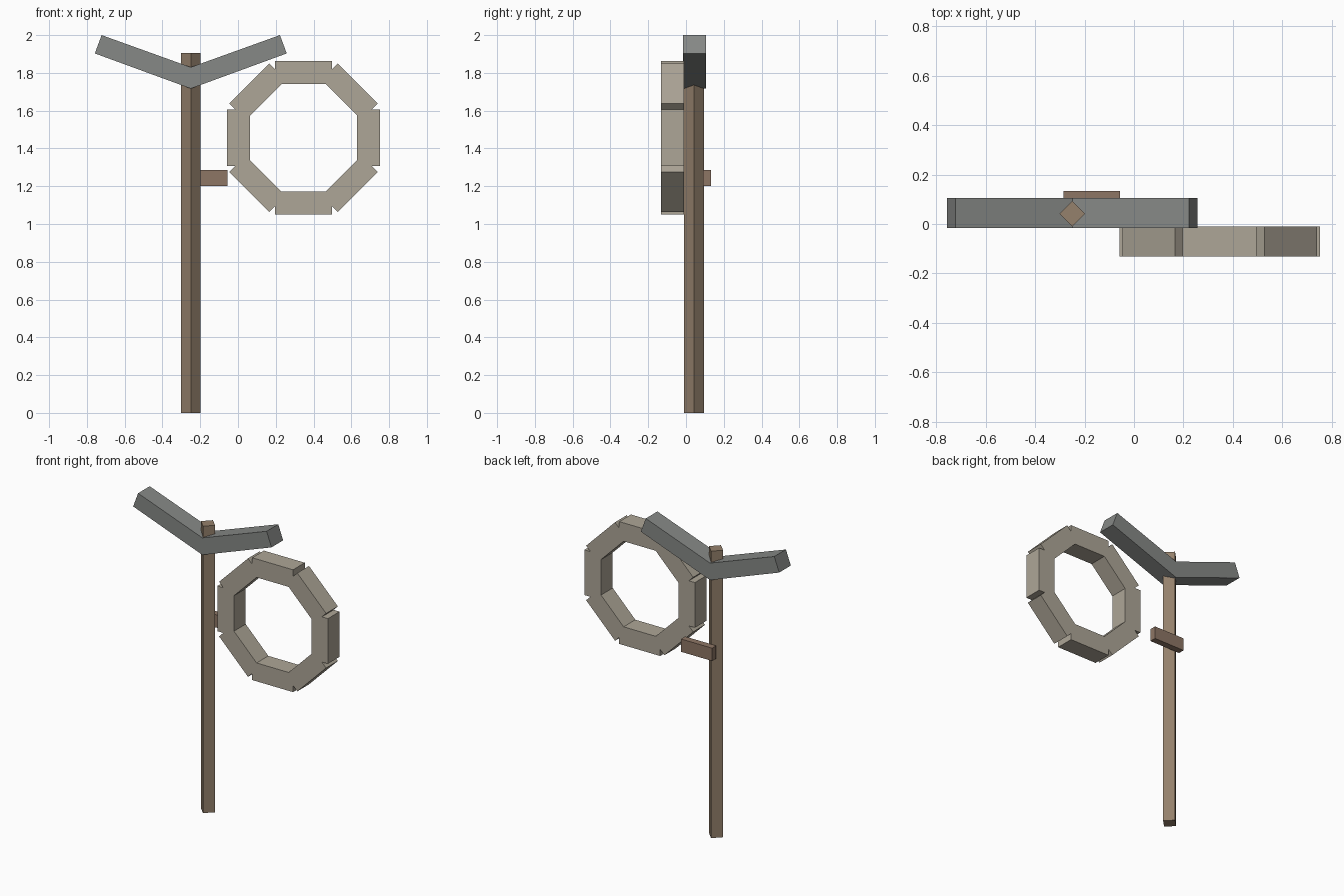
import bpy, bmesh
from math import radians, pi, cos, sin
from mathutils import Matrix, Vector

if "Cube" in bpy.data.objects:
    bpy.data.objects.remove(bpy.data.objects["Cube"])


def material(name, rgb):
    m = bpy.data.materials.new(name)
    m.diffuse_color = (*rgb, 1)
    m.use_nodes = True
    m.node_tree.nodes["Principled BSDF"].inputs["Base Color"].default_value = m.diffuse_color
    return m


def finish(bm, name, mat):
    bmesh.ops.recalc_face_normals(bm, faces=bm.faces)
    me = bpy.data.meshes.new(name)
    bm.to_mesh(me)
    bm.free()
    me.materials.append(mat)
    ob = bpy.data.objects.new(name, me)
    bpy.context.collection.objects.link(ob)
    return ob


def add_box(bm, centre, size, turn=Matrix()):
    m = Matrix.Translation(centre) @ turn @ Matrix.Diagonal((*size, 1))
    bmesh.ops.create_cube(bm, size=1, matrix=m)


post_brown = material("post_wood", (0.30, 0.22, 0.15))
peg_brown = material("peg_wood", (0.27, 0.18, 0.13))
arm_grey = material("arm_grey", (0.24, 0.25, 0.24))
ring_tan = material("ring_tan", (0.42, 0.38, 0.31))

PX, PY = -0.25, 0.042

# Square post turned 45 degrees
bm = bmesh.new()
side = 0.104 / 2 ** 0.5
add_box(bm, (PX, PY, 0.9525), (side, side, 1.905), Matrix.Rotation(radians(45), 4, 'Z'))
finish(bm, "post", post_brown)

# Mitred V-shaped crossbar: one arm profile mirrored about the post
bm = bmesh.new()
profile = [(0, 1.717), (0.508, 1.903), (0.472, 2.0), (0, 1.83)]
for s in (-1, 1):
    ring = [[bm.verts.new((PX + s * x, y, z)) for x, z in profile] for y in (-0.017, 0.105)]
    bm.faces.new(ring[0])
    bm.faces.new(ring[1])
    for i in range(3):
        j = i + 1
        bm.faces.new((ring[0][i], ring[0][j], ring[1][j], ring[1][i]))
bmesh.ops.remove_doubles(bm, verts=bm.verts, dist=1e-5)
finish(bm, "v_crossbar", arm_grey)

# Octagonal ring of eight overlapping blocks
bm = bmesh.new()
for i in range(8):
    a = i * pi / 4
    centre = Vector((0.347 + 0.345 * sin(a), -0.071, 1.456 + 0.345 * cos(a)))
    add_box(bm, centre, (0.30, 0.123, 0.122), Matrix.Rotation(a, 4, 'Y'))
finish(bm, "octagon_ring", ring_tan)

# Small peg on the back of the post
bm = bmesh.new()
add_box(bm, (-0.171, 0.112, 1.243), (0.229, 0.043, 0.085))
finish(bm, "back_peg", peg_brown)
